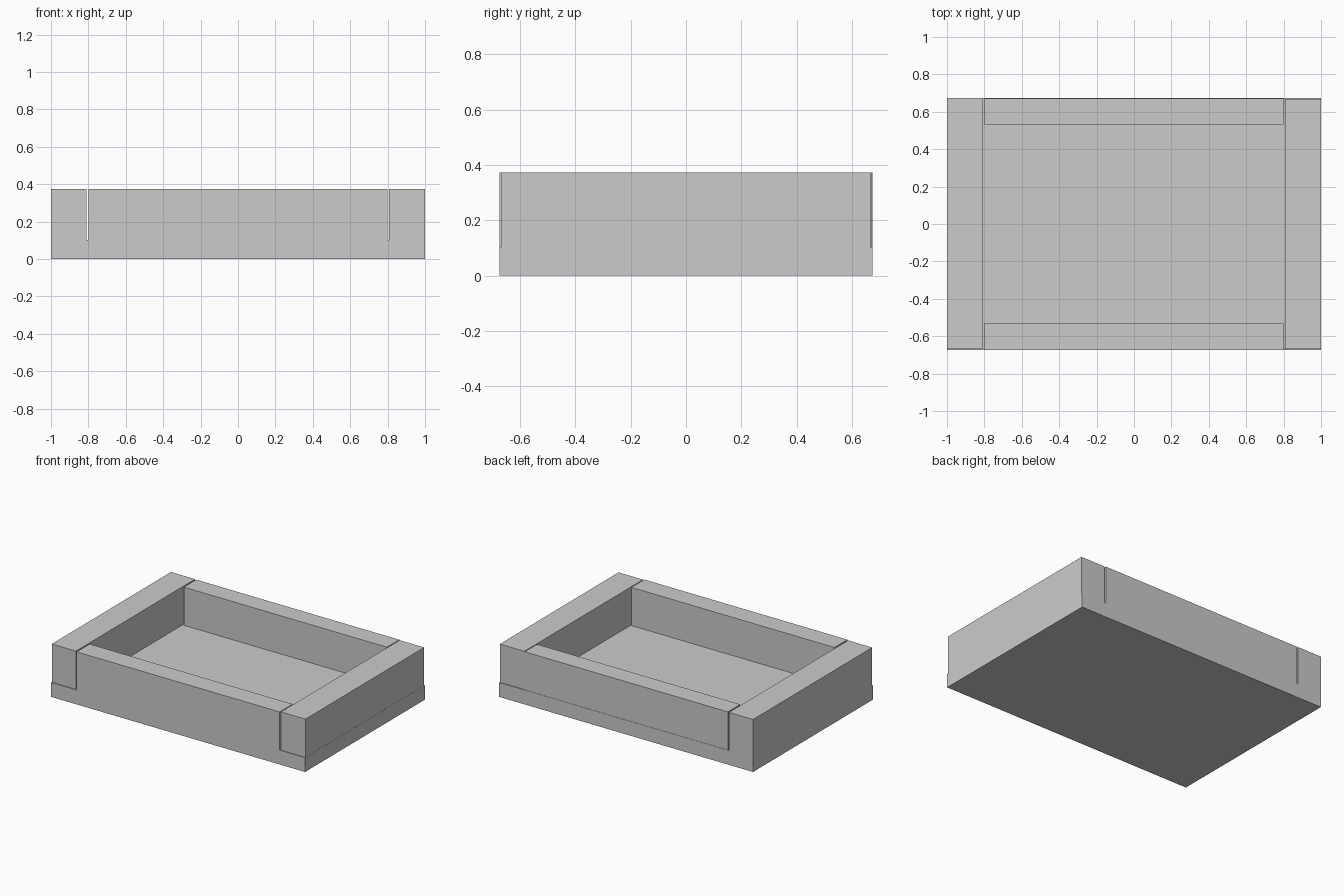
import bpy

if "Cube" in bpy.data.objects:
    bpy.data.objects.remove(bpy.data.objects["Cube"])


def box(name, x, y, z):
    """Box spanning the given (min, max) ranges."""
    bpy.ops.mesh.primitive_cube_add(size=1)
    ob = bpy.context.object
    ob.name = name
    ob.location = [(a + b) / 2 for a, b in (x, y, z)]
    ob.scale = [b - a for a, b in (x, y, z)]
    bpy.ops.object.transform_apply(location=True, scale=True)
    return ob


BASE_TOP, RIM_TOP = 0.102, 0.374
rim = (BASE_TOP, RIM_TOP)

# Floor slab
box("base", (-1, 1), (-0.674, 0.674), (0, BASE_TOP))

# Side rails, running the full depth
box("left_rail", (-1, -0.81), (-0.667, 0.674), rim)
box("right_rail", (0.806, 0.999), (-0.668, 0.668), rim)

# Front and back rails, set between the side rails with a narrow gap
box("front_rail", (-0.8, 0.8), (-0.674, -0.528), rim)
box("back_rail", (-0.8, 0.8), (0.533, 0.672), rim)
